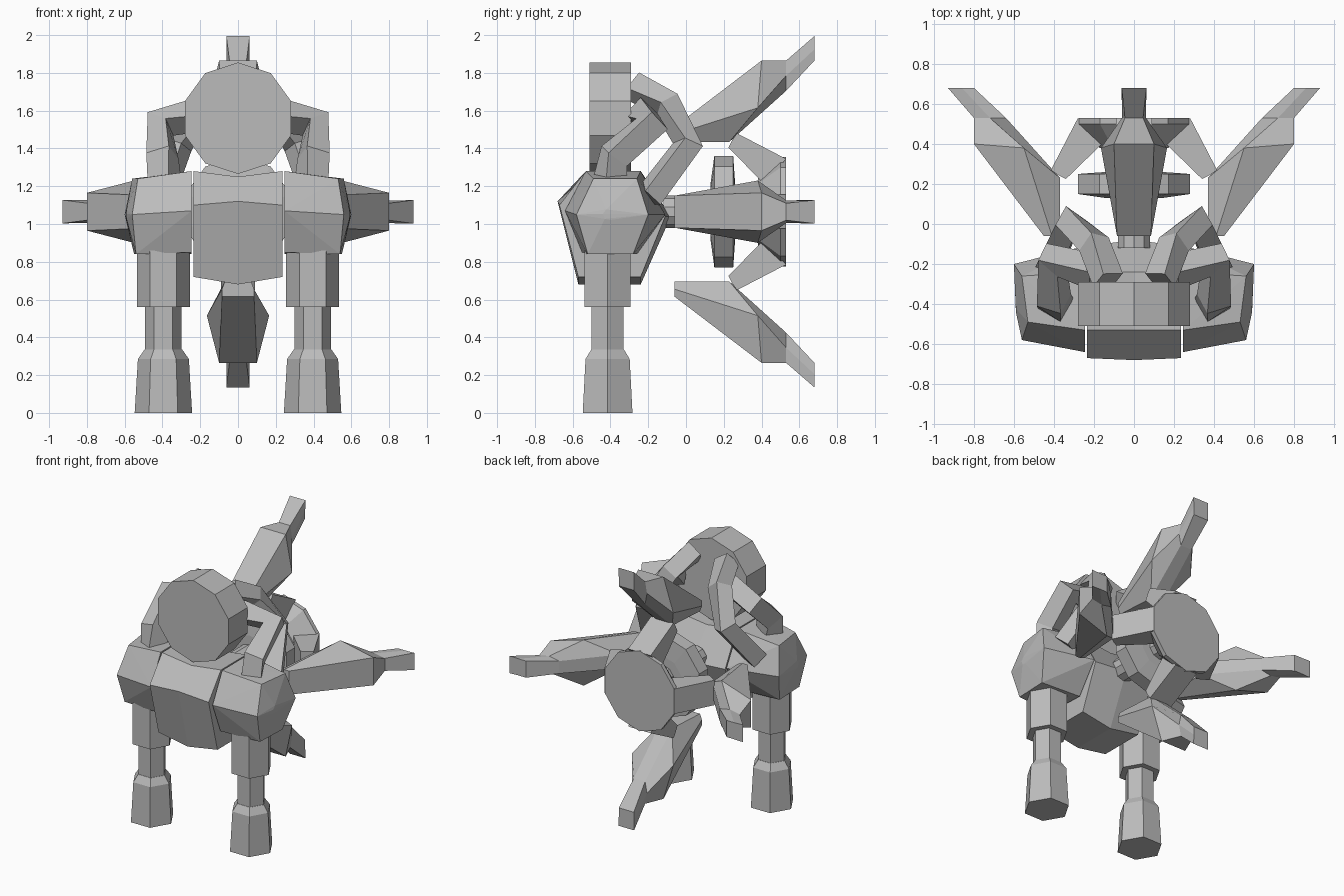
import bpy, bmesh, math
from mathutils import Vector

cube = bpy.data.objects.get("Cube")
if cube:
    bpy.data.objects.remove(cube, do_unlink=True)

grey = bpy.data.materials.new("plain grey")
grey.use_nodes = True
grey.diffuse_color = (0.5, 0.5, 0.5, 1)
grey.node_tree.nodes["Principled BSDF"].inputs["Base Color"].default_value = (0.5, 0.5, 0.5, 1)

HUB_Z = 1.065


def loft(name, rings, hull=False):
    """Join equal-sized rings of points into a closed, flat-shaded solid."""
    bm = bmesh.new()
    rows = [[bm.verts.new(p) for p in ring] for ring in rings]
    if hull:
        bmesh.ops.convex_hull(bm, input=bm.verts[:])
    else:
        for a, b in zip(rows, rows[1:]):
            n = len(a)
            for i in range(n):
                j = (i + 1) % n
                bm.faces.new((a[i], a[j], b[j], b[i]))
        bm.faces.new(rows[0])
        bm.faces.new(rows[-1])
    bmesh.ops.recalc_face_normals(bm, faces=bm.faces[:])
    mesh = bpy.data.meshes.new(name)
    bm.to_mesh(mesh)
    bm.free()
    mesh.materials.append(grey)
    obj = bpy.data.objects.new(name, mesh)
    bpy.context.collection.objects.link(obj)
    return obj


def turned(name, profile, sides, center, axis, start=0.0):
    """Polygonal lathe; profile holds (position along axis, radius)."""
    rings = []
    for t, r in profile:
        ring = []
        for i in range(sides):
            a = start + math.tau * i / sides
            c, s = r * math.cos(a), r * math.sin(a)
            off = (c, s, t) if axis == "Z" else (c, t, s)
            ring.append(Vector(center) + Vector(off))
        rings.append(ring)
    return loft(name, rings)


def tube(name, path, half):
    """Square tube following a bent path."""
    pts = [Vector(p) for p in path]
    rings = []
    for i, p in enumerate(pts):
        d = (pts[min(i + 1, len(pts) - 1)] - pts[max(i - 1, 0)]).normalized()
        u = d.cross(Vector((0.8, 0.5, 0.1))).normalized() * half
        v = d.cross(u)
        rings.append([p + u + v, p - u + v, p - u - v, p + u - v])
    return loft(name, rings)


def mirrored(obj):
    m = obj.modifiers.new("mirror", "MIRROR")
    m.use_bisect_axis[0] = False
    m.use_mirror_merge = False
    # mirror about the world centre plane (object origin is there)
    return obj


# Head drum
turned("head", [(-0.51, 0.295), (-0.29, 0.295)], 10, (0, 0, 1.56), "Y", math.pi / 2)

# Central torso: side, middle and side sections give the creased front
side = [(-0.53, 1.28), (-0.67, 1.1), (-0.57, 0.72), (-0.24, 0.72), (-0.11, 1.04), (-0.24, 1.28)]
mid = [(-0.53, 1.25), (-0.68, 1.12), (-0.57, 0.68), (-0.24, 0.68), (-0.08, 1.04), (-0.24, 1.25)]
loft("torso", [[(x, y, z) for y, z in prof] for x, prof in ((-0.235, side), (0, mid), (0.235, side))])

# Shoulder blocks
inner = [(-0.53, 1.28), (-0.64, 1.07), (-0.55, 0.85), (-0.26, 0.84), (-0.11, 1.05), (-0.24, 1.28)]
outer = [(0.53, -0.49, 1.24), (0.56, -0.58, 1.05), (0.54, -0.52, 0.84),
         (0.55, -0.28, 0.84), (0.6, -0.2, 1.05), (0.56, -0.26, 1.24)]
tip = [(0.59, -0.41 + 0.03 * math.cos(i), 1.05 + 0.03 * math.sin(i)) for i in range(6)]
mirrored(loft("shoulder", [[(0.245, y, z) for y, z in inner], outer, tip], hull=True))

# Legs: hexagonal thigh, shin and boot
for name, prof in (("thigh", [(0.56, 0.14), (0.86, 0.14)]),
                   ("shin", [(0.32, 0.097), (0.57, 0.097)]),
                   ("boot", [(0, 0.152), (0.285, 0.135), (0.335, 0.1)])):
    mirrored(turned(name, prof, 6, (0.395, -0.415, 0), "Z"))

# Arms beside the head and hooks behind it
mirrored(tube("arm", [(0.39, -0.4, 1.24), (0.4, -0.38, 1.36), (0.41, -0.18, 1.53), (0.2, -0.24, 1.58)], 0.065))
mirrored(tube("hook", [(0.13, -0.28, 1.73), (0.2, -0.1, 1.63), (0.32, 0.01, 1.42), (0.42, -0.2, 1.14)], 0.058))

# Rear axle, ring wheel and end disc
hub = (0, 0, HUB_Z)
up = math.pi / 2
turned("rear_axle", [(-0.12, 0.085), (0.45, 0.085)], 10, hub, "Y", up)
turned("ring_wheel", [(0.13, 0.15), (0.15, 0.295), (0.25, 0.295), (0.26, 0.15)], 10, hub, "Y", up)
turned("end_disc", [(0.38, 0.18), (0.5, 0.29), (0.53, 0.29)], 10, hub, "Y", up)

# Four claws and four short brackets round the axle.
# Section rows hold (y, radius, half width) for outer, middle and inner edges.
claw = [[(-0.06, 0.45, 0.085), (-0.06, 0.41, 0.085), (-0.06, 0.37, 0.07)],
        [(0.4, 0.8, 0.1), (0.38, 0.55, 0.165), (0.23, 0.37, 0.05)],
        [(0.53, 0.8, 0.045), (0.53, 0.72, 0.06), (0.53, 0.64, 0.045)],
        [(0.68, 0.93, 0.062), (0.68, 0.86, 0.06), (0.68, 0.8, 0.06)]]
bracket = [[(0.53, 0.28, 0.09), (0.48, 0.22, 0.09), (0.4, 0.16, 0.09)],
           [(0.27, 0.415, 0.09), (0.245, 0.38, 0.09), (0.225, 0.34, 0.09)]]
for i, place in enumerate(("left", "top", "right", "bottom")):
    a = i * math.pi / 2
    c, s = math.cos(a), math.sin(a)
    for kind, sections in (("claw", claw), ("bracket", bracket)):
        rings = []
        for row in sections:
            loop = [(y, r, w) for y, r, w in row] + [(y, r, -w) for y, r, w in reversed(row)]
            rings.append([(r * c - w * s, y, HUB_Z + r * s + w * c) for y, r, w in loop])
        loft(place + "_" + kind, rings)
